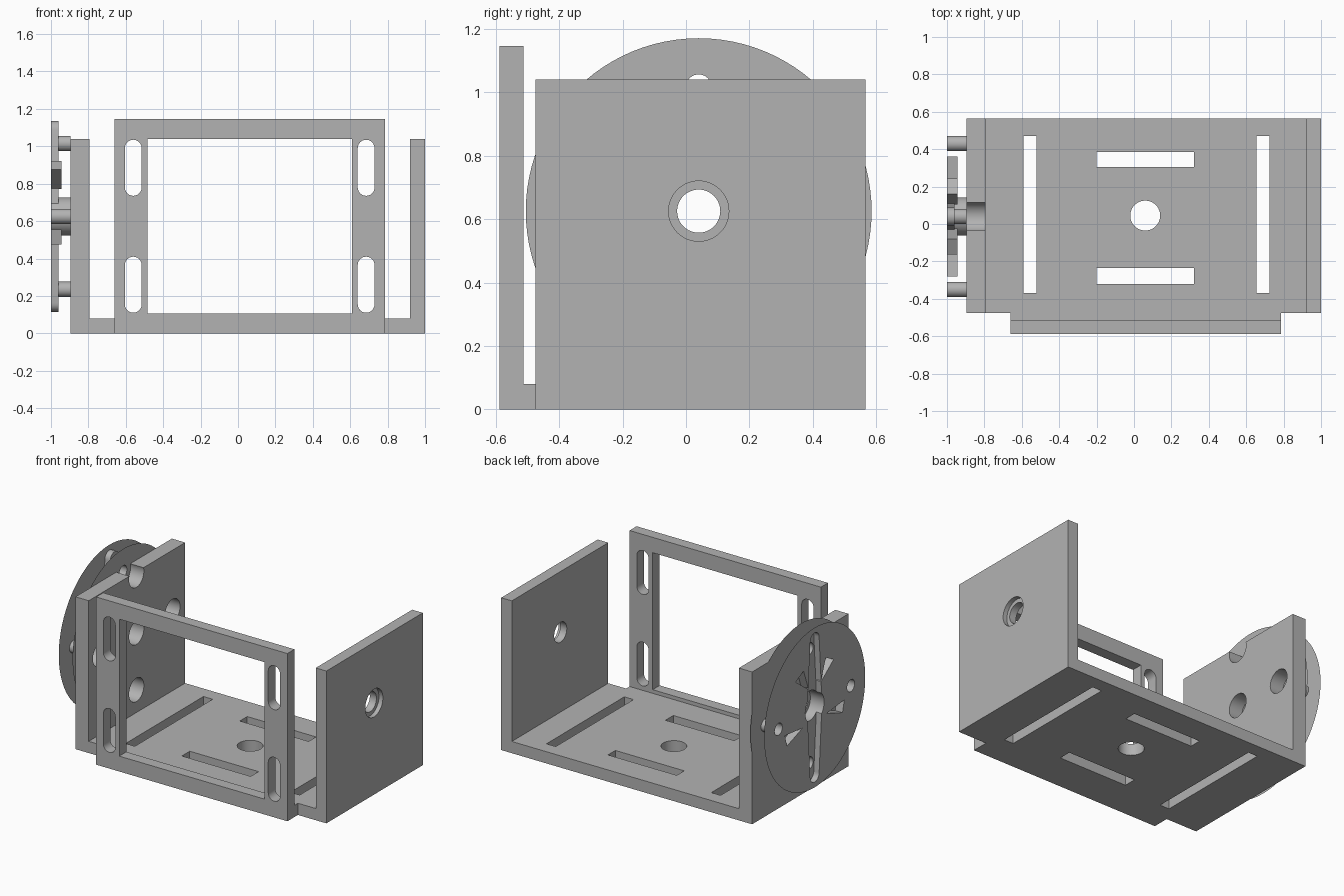
import bpy, bmesh, math
from math import sin, cos, pi

if "Cube" in bpy.data.objects:
    bpy.data.objects.remove(bpy.data.objects["Cube"])

grey = bpy.data.materials.new("plain grey")
grey.use_nodes = True
COLOUR = (0.45, 0.45, 0.45, 1)
grey.diffuse_color = COLOUR
grey.node_tree.nodes["Principled BSDF"].inputs["Base Color"].default_value = COLOUR

CY, CZ = 0.04, 0.625      # pivot axis
R_POST = 0.39             # distance of the screw holes from the pivot


def prism(name, axis, pts, lo, hi, top_scale=None):
    """Extrude a 2D outline along an axis from lo to hi."""
    place = {"x": lambda u, v, w: (w, u, v),
             "y": lambda u, v, w: (u, w, v),
             "z": lambda u, v, w: (u, v, w)}[axis]
    bm = bmesh.new()
    a = [bm.verts.new(place(u, v, lo)) for u, v in pts]
    b = [bm.verts.new(place(u, v, hi)) for u, v in pts]
    bm.faces.new(a)
    bm.faces.new(b)
    for i in range(len(pts)):
        j = (i + 1) % len(pts)
        bm.faces.new((a[i], a[j], b[j], b[i]))
    bmesh.ops.recalc_face_normals(bm, faces=bm.faces)
    mesh = bpy.data.meshes.new(name)
    bm.to_mesh(mesh)
    bm.free()
    mesh.materials.append(grey)
    ob = bpy.data.objects.new(name, mesh)
    bpy.context.collection.objects.link(ob)
    return ob


def rect(u0, u1, v0, v1):
    return [(u0, v0), (u1, v0), (u1, v1), (u0, v1)]


def circle(u, v, r, n=48):
    return [(u + r * cos(2 * pi * i / n), v + r * sin(2 * pi * i / n)) for i in range(n)]


def capsule(u, v0, v1, r, n=12):
    top = [(u + r * cos(pi * i / n), v1 - r + r * sin(pi * i / n)) for i in range(n + 1)]
    return top + [(2 * u - p, v0 + v1 - q) for p, q in top]


def combine(ob, other, operation="DIFFERENCE"):
    """Boolean another solid into ob and drop it."""
    mod = ob.modifiers.new("bool", "BOOLEAN")
    mod.object, mod.operation, mod.solver = other, operation, "EXACT"
    with bpy.context.temp_override(object=ob, active_object=ob):
        bpy.ops.object.modifier_apply(modifier=mod.name)
    bpy.data.objects.remove(other)


def cut(ob, axis, pts, lo, hi):
    combine(ob, prism("cutter", axis, pts, lo, hi))


def smooth(ob):
    bpy.ops.object.select_all(action="DESELECT")
    ob.select_set(True)
    bpy.context.view_layer.objects.active = ob
    bpy.ops.object.shade_smooth_by_angle(angle=math.radians(30))


# Bracket: U-shaped floor and side plates, with an L-shaped front frame
u_shape = [(-0.895, 0), (1, 0), (1, 1.04), (0.92, 1.04), (0.92, 0.08),
           (-0.795, 0.08), (-0.795, 1.04), (-0.895, 1.04)]
bracket = prism("bracket", "y", u_shape, -0.475, 0.565)
l_shape = [(-0.588, 0), (-0.4, 0), (-0.4, 0.08), (-0.512, 0.08),
           (-0.512, 1.145), (-0.588, 1.145)]
combine(bracket, prism("front_frame", "x", l_shape, -0.66, 0.785), "UNION")

# Front frame window and rounded slots
cut(bracket, "y", rect(-0.485, 0.61, 0.105, 1.04), -0.7, -0.5)
for x in (-0.56, 0.685):
    for z0, z1 in ((0.11, 0.41), (0.735, 1.035)):
        cut(bracket, "y", capsule(x, z0, z1, 0.045), -0.7, -0.5)

# Floor slots and centre hole
floor_cuts = [rect(-0.59, -0.52, -0.37, 0.47), rect(0.655, 0.725, -0.37, 0.47),
              rect(-0.2, 0.32, 0.305, 0.385), rect(-0.2, 0.32, -0.32, -0.235),
              circle(0.06, 0.045, 0.08)]
for pts in floor_cuts:
    cut(bracket, "z", pts, -0.1, 0.095)

# Bearing hole with a counterbore in the +x plate
cut(bracket, "x", circle(CY, CZ, 0.068), 0.85, 1.1)
cut(bracket, "x", circle(CY, CZ, 0.095), 0.97, 1.1)

# Pivot and screw access holes in the -x plate
posts = [(CY + R_POST * cos(k * pi / 2), CZ + R_POST * sin(k * pi / 2)) for k in range(4)]
for y, z in [(CY, CZ)] + posts:
    cut(bracket, "x", circle(y, z, 0.08), -0.95, -0.7)
smooth(bracket)

# Servo disc: pockets for the horn, screw holes and the hub bore
disc = prism("servo_disc", "x", circle(CY, CZ, 0.545, 96), -1, -0.896)
arm = [(0.048 * cos(pi * i / 12), 0.462 + 0.048 * sin(pi * i / 12)) for i in range(13)]
arm += [(-0.075, 0.06)]
arm = [(0.075, 0.06)] + arm
horn = arm + [(-u, -v) for u, v in arm]
cut(disc, "x", [(CY + u, CZ + v) for u, v in horn], -1.1, -0.96)
upper = [(0.065, 0.147), (0.204, 0.25), (0.12, 0.295)]
lower = [(0.13, -0.09), (0.30, -0.15), (0.32, -0.07)]
for wedge in (upper, lower):
    for s in (-1, 1):
        cut(disc, "x", [(CY + s * u, CZ + v) for u, v in wedge], -1.1, -0.945)
cut(disc, "x", circle(CY, CZ, 0.102), -1.1, -0.8)
for y, z in posts:
    cut(disc, "x", circle(y, z, 0.041, 32), -1.1, -0.8)

# The disc has an open rim, leaving two sheets joined by the hole walls
bm = bmesh.new()
bm.from_mesh(disc.data)
rim = [f for f in bm.faces if abs(f.normal.x) < 0.5 and
       math.hypot(f.calc_center_median().y - CY, f.calc_center_median().z - CZ) > 0.53]
bmesh.ops.delete(bm, geom=rim, context="FACES")
bm.to_mesh(disc.data)
bm.free()
smooth(disc)
